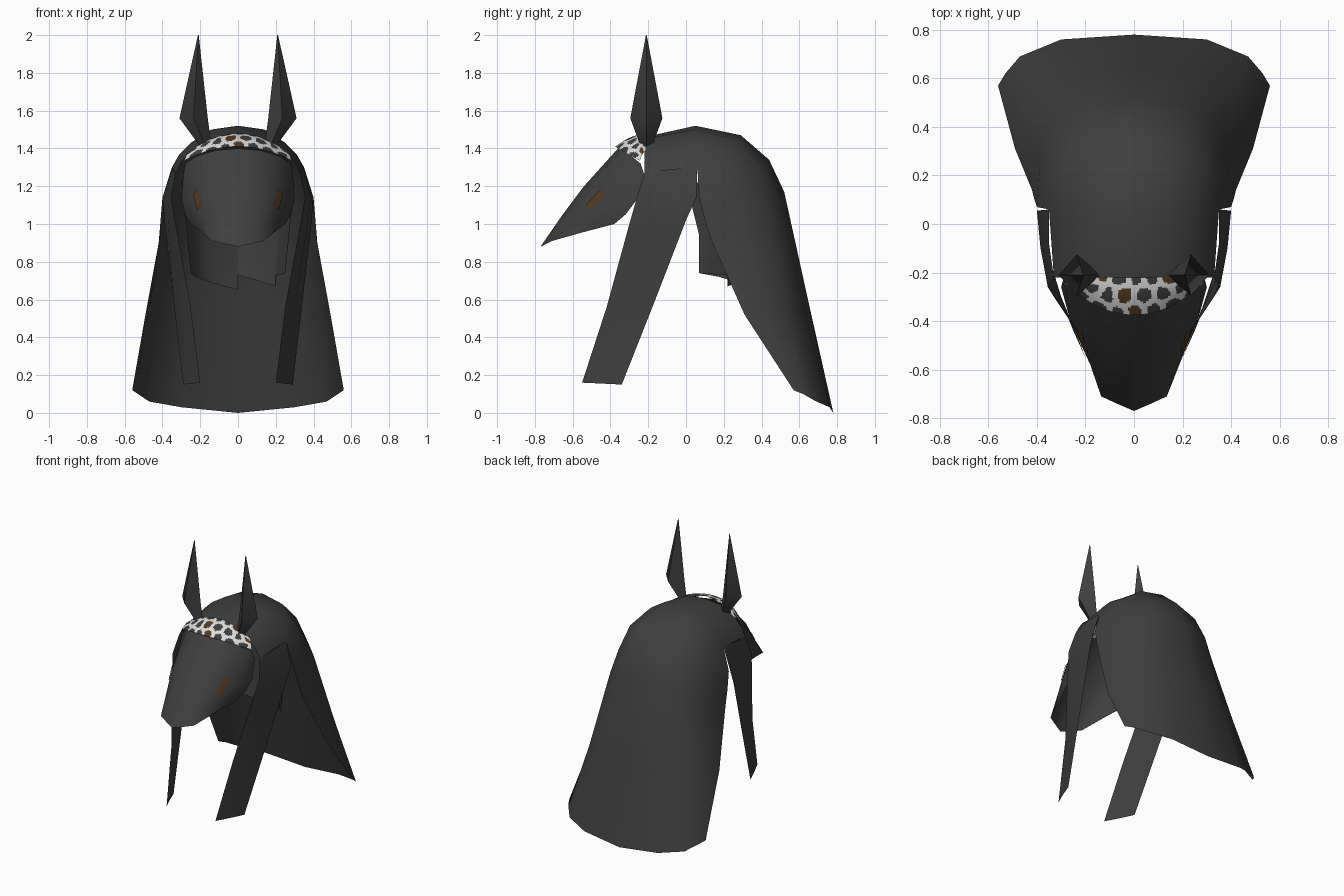
import bpy, bmesh, math, random
from mathutils import Vector
from mathutils.bvhtree import BVHTree

if "Cube" in bpy.data.objects:
    bpy.data.objects.remove(bpy.data.objects["Cube"])


def material(name, rgb):
    mat = bpy.data.materials.new(name)
    mat.use_nodes = True
    colour = (*rgb, 1)
    mat.diffuse_color = colour
    mat.node_tree.nodes["Principled BSDF"].inputs["Base Color"].default_value = colour
    return mat


charcoal = material("charcoal cloth", (.05, .05, .05))
white = material("pale band", (.72, .72, .70))
brown = material("dark brown", (.09, .042, .015))


def finish(name, bm, mats, angle):
    mesh = bpy.data.meshes.new(name)
    bm.to_mesh(mesh)
    bm.free()
    for mat in mats:
        mesh.materials.append(mat)
    obj = bpy.data.objects.new(name, mesh)
    bpy.context.collection.objects.link(obj)
    bpy.ops.object.select_all(action='DESELECT')
    obj.select_set(True)
    bpy.context.view_layer.objects.active = obj
    bpy.ops.object.shade_smooth_by_angle(angle=math.radians(angle))
    return obj


def sheet(name, rows, flip=False, mats=(charcoal,), rule=None, angle=50):
    """Loft a sheet through rows of points; rule(row, column) picks a material."""
    bm = bmesh.new()
    grid = [[bm.verts.new(p) for p in row] for row in rows]
    for r, (upper, lower) in enumerate(zip(grid, grid[1:])):
        for c in range(len(upper) - 1):
            quad = [upper[c], upper[c + 1], lower[c + 1], lower[c]]
            face = bm.faces.new(quad[::-1] if flip else quad)
            if rule:
                face.material_index = rule(r, c)
    return finish(name, bm, mats, angle)


def mirror_point(p):
    return (-p[0], p[1], p[2])


def both_halves(rows):
    """Complete rows that run from the centre line out to the +x edge."""
    return [[mirror_point(p) for p in row[:0:-1]] + list(row) for row in rows]


def pair(name, rows, flip, **options):
    sheet("left_" + name, rows, flip, **options)
    sheet("right_" + name, [[mirror_point(p) for p in row] for row in rows],
          not flip, **options)


# Hood: crown from the brow, down the back to the flared hem
hood_rows = [
    [(0, -.22, 1.46), (.13, -.22, 1.45), (.24, -.22, 1.39), (.3, -.22, 1.33), (.33, -.22, 1.27)],
    [(0, .05, 1.52), (.14, .05, 1.5), (.25, .05, 1.43), (.31, .05, 1.37), (.35, .06, 1.3)],
    [(0, .29, 1.47), (.17, .28, 1.44), (.29, .24, 1.36), (.36, .16, 1.26), (.4, .07, 1.14)],
    [(0, .44, 1.34), (.19, .41, 1.3), (.32, .33, 1.21), (.39, .22, 1.11), (.41, .1, 1.02)],
    [(0, .52, 1.17), (.21, .49, 1.13), (.34, .4, 1.06), (.4, .27, .98), (.42, .14, .9)],
    [(0, .65, .58), (.26, .62, .57), (.42, .53, .55), (.47, .42, .53), (.49, .31, .52)],
    [(0, .78, 0), (.3, .76, .03), (.47, .69, .06), (.53, .62, .1), (.56, .57, .12)],
]
sheet("hood", both_halves(hood_rows))

# Front lappets hanging from the sides of the hood
pair("lappet", [
    [(.33, -.22, 1.27), (.35, -.08, 1.29), (.35, .06, 1.3)],
    [(.355, -.26, 1.14), (.385, -.1, 1.14), (.4, .055, 1.14)],
    [(.33, -.3, 1), (.37, -.16, 1.01), (.39, 0, 1.02)],
    [(.25, -.42, .56), (.3, -.3, .57), (.34, -.17, .58)],
    [(.2, -.55, .16), (.25, -.44, .155), (.29, -.34, .15)],
], True)

# Muzzle mask, open underneath
mask = sheet("muzzle_mask", both_halves([
    [(0, -.36, 1.4), (.12, -.34, 1.39), (.22, -.29, 1.36), (.28, -.24, 1.32), (.29, -.22, 1.26)],
    [(0, -.54, 1.2), (.12, -.53, 1.19), (.21, -.47, 1.15), (.27, -.37, 1.13), (.3, -.26, 1.13)],
    [(0, -.66, 1.04), (.1, -.65, 1.03), (.18, -.58, 1.02), (.23, -.47, 1.02), (.28, -.32, 1.05)],
    [(0, -.77, .88), (.07, -.74, .895), (.135, -.71, .91), (.19, -.55, .955), (.25, -.38, 1)],
]), flip=True)

# Eyes: slanted patches laid onto the mask by casting inward from the side
surface = BVHTree.FromObject(mask, bpy.context.evaluated_depsgraph_get())


def on_mask(y, z):
    hit = surface.ray_cast(Vector((1, y, z)), Vector((-1, 0, 0)))[0]
    return tuple(hit + Vector((.005, -.003, .002)))


eye_rows = []
for i in range(5):
    along = i / 4
    y, z = -.515 + .08 * along, 1.085 + .085 * along
    eye_rows.append([on_mask(y - w, z + w) for w in (.013, 0, -.013)])
pair("eye", eye_rows, False, mats=(brown,))

# Brow band: dark and brown cells parted by a pale net
random.seed(4)
COLUMNS, ROWS = 90, 20
sites = [((i + .5 * (j % 2)) * .075 - .3 + random.uniform(-.015, .015),
          j * .075 + random.uniform(-.015, .015))
         for i in range(9) for j in range(3)]


def band_point(r, c):
    s, t = r / ROWS, 2 * c / COLUMNS - 1
    rear = Vector((.25 * t, -.22 + .01 * t * t, 1.48 - .09 * t * t))
    front = Vector((.285 * t, -.375 + .13 * t * t, 1.41 - .075 * t * t))
    return tuple(rear.lerp(front, s) + Vector((0, 0, .012 * math.sin(math.pi * s))))


def band_colour(r, c):
    x, d = (c / COLUMNS - .5) * .56, r / ROWS * .16
    near = sorted((math.hypot(x - sx, d - sd), i) for i, (sx, sd) in enumerate(sites))
    if near[1][0] - near[0][0] < .024:
        return 1
    return 2 if near[0][1] % 4 == 2 else 0


sheet("brow_band", [[band_point(r, c) for c in range(COLUMNS + 1)] for r in range(ROWS + 1)],
      flip=True, mats=(charcoal, white, brown), rule=band_colour)

# Inner neck cloth with a torn hem, open at the front
hem = [(-90, .74), (-65, .72), (-35, .69), (0, .65), (0, .73), (25, .7),
       (53, .67), (53, .73), (75, .735), (90, .74)]


def neck_row(radius, centre, height=None):
    return [(radius * math.sin(math.radians(a)),
             centre + radius * math.cos(math.radians(a)), height or z) for a, z in hem]


sheet("neck_cloth", [neck_row(.3, 0, 1.22), neck_row(.27, .07, .94), neck_row(.25, .07)])


# Ears: four-sided spikes pinched at the base
def ear(name, side):
    bm = bmesh.new()
    rings = []
    for x, rx, ry, z in ((.17, .03, .03, 1.41), (.235, .075, .085, 1.56), (.21, .002, .002, 2)):
        rings.append([bm.verts.new((side * (x + rx * dx), -.21 + ry * dy, z))
                      for dx, dy in ((1, 0), (0, 1), (-1, 0), (0, -1))])
    for low, high in zip(rings, rings[1:]):
        for i in range(4):
            j = (i + 1) % 4
            bm.faces.new((low[i], low[j], high[j], high[i]))
    bm.faces.new(rings[0])
    bm.faces.new(rings[-1])
    bmesh.ops.recalc_face_normals(bm, faces=bm.faces)
    finish(name, bm, (charcoal,), 50)


ear("left_ear", 1)
ear("right_ear", -1)
